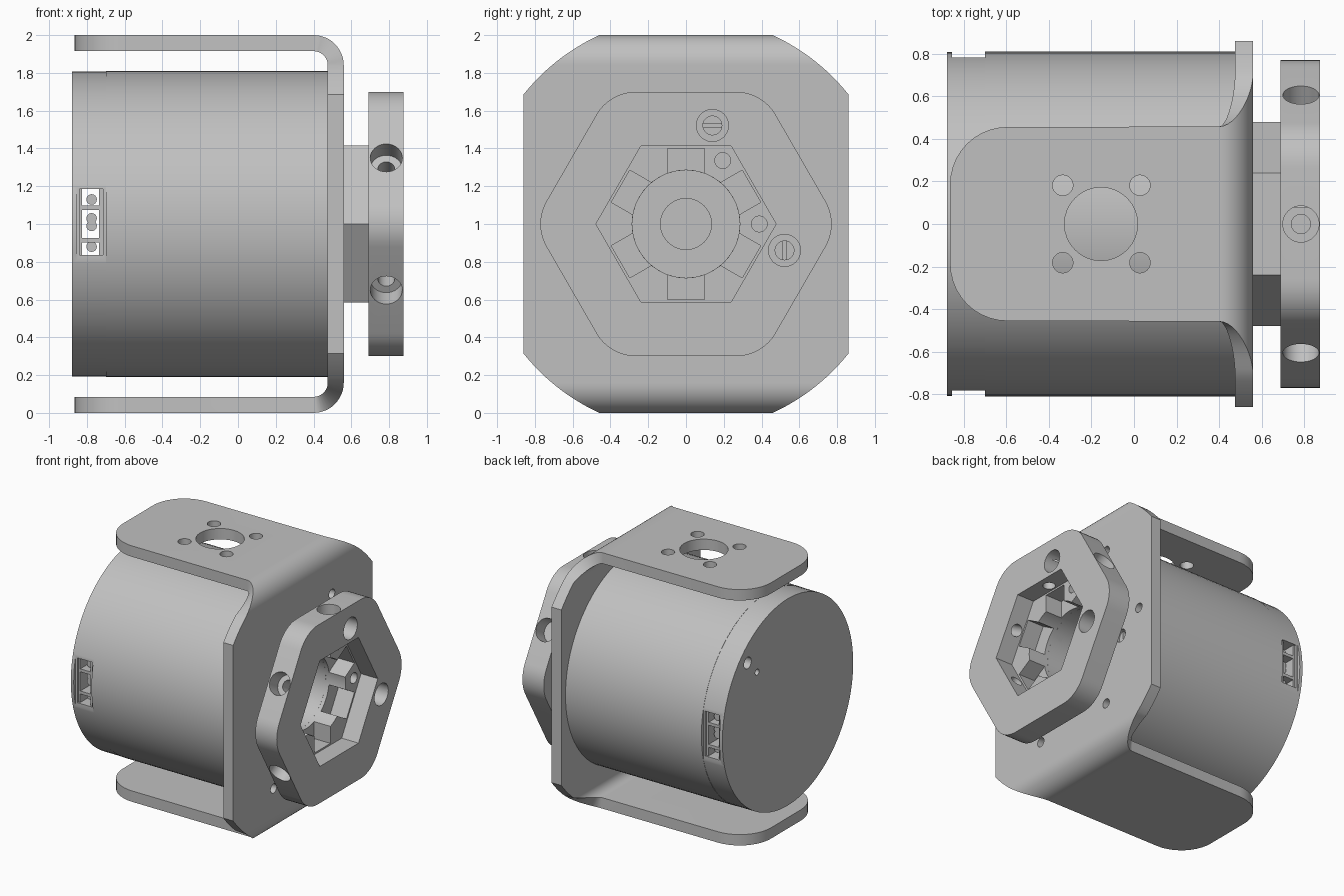
import bpy, bmesh
from math import sin, cos, pi, sqrt, radians, tan
from mathutils import Vector

if "Cube" in bpy.data.objects:
    bpy.data.objects.remove(bpy.data.objects["Cube"])

grey = bpy.data.materials.new("machined grey")
grey.use_nodes = True
grey.diffuse_color = (0.53, 0.53, 0.53, 1)
grey.node_tree.nodes["Principled BSDF"].inputs["Base Color"].default_value = grey.diffuse_color
MID = 1.0  # height of the motor axis


def finish(name, bm):
    bmesh.ops.recalc_face_normals(bm, faces=bm.faces)
    mesh = bpy.data.meshes.new(name)
    bm.to_mesh(mesh)
    bm.free()
    mesh.materials.append(grey)
    obj = bpy.data.objects.new(name, mesh)
    bpy.context.collection.objects.link(obj)
    return obj


def rod(name, a, b, r, sides=32):
    """Cylinder between two points."""
    a, b = Vector(a), Vector(b)
    bm = bmesh.new()
    bmesh.ops.create_cone(bm, cap_ends=True, segments=sides, radius1=r, radius2=r, depth=(b - a).length)
    turn = (b - a).to_track_quat('Z', 'Y').to_matrix()
    for v in bm.verts:
        v.co = turn @ v.co + (a + b) / 2
    return finish(name, bm)


def prism(name, outline, x0, x1):
    """Outline in (y, height from the axis), extruded along x."""
    bm = bmesh.new()
    face = bm.faces.new([bm.verts.new((x0, y, MID + z)) for y, z in outline])
    ext = bmesh.ops.extrude_face_region(bm, geom=[face])["geom"]
    bmesh.ops.translate(bm, vec=(x1 - x0, 0, 0), verts=[g for g in ext if isinstance(g, bmesh.types.BMVert)])
    return finish(name, bm)


def box(name, lo, hi):
    return prism(name, [(lo[1], lo[2]), (hi[1], lo[2]), (hi[1], hi[2]), (lo[1], hi[2])], lo[0], hi[0])


def cut(obj, *cutters):
    """Subtract each cutter, then remove it."""
    for c in cutters:
        mod = obj.modifiers.new("cut", 'BOOLEAN')
        mod.operation, mod.solver, mod.object = 'DIFFERENCE', 'EXACT', c
        bpy.context.view_layer.update()
        mesh = bpy.data.meshes.new_from_object(obj.evaluated_get(bpy.context.evaluated_depsgraph_get()))
        obj.modifiers.remove(mod)
        obj.data = mesh
        bpy.data.objects.remove(c)


def polar(r, deg):
    return r * cos(radians(deg)), r * sin(radians(deg))


def axial(r, deg, x0, x1, size):
    """Drill running along x at a polar position about the axis."""
    y, z = polar(r, deg)
    return rod("drill", (x0, y, MID + z), (x1, y, MID + z), size, 24)


def hexagon(apothem, fillet=0):
    pts = []
    for k in range(6):
        if not fillet:
            pts.append(polar(apothem / cos(pi / 6), 60 * k))
            continue
        cy, cz = polar((apothem - fillet) / cos(pi / 6), 60 * k)
        for i in range(9):
            dy, dz = polar(fillet, 60 * k - 30 + i * 7.5)
            pts.append((cy + dy, cz + dz))
    return pts


# Motor body and rear cap
body = rod("motor_body", (-0.70, 0, MID), (0.48, 0, MID), 0.81, 96)
cut(body, rod("bore", (0.40, 0, MID), (0.6, 0, MID), 0.285),
    rod("shaft_bore", (0.1, 0, MID), (0.5, 0, MID), 0.135))
cap = rod("rear_cap", (-0.88, 0, MID), (-0.70, 0, MID), 0.808, 96)
for s in (-1, 1):
    lo, hi = sorted((s * 0.784, s * 0.9))
    cut(cap, box("flat", (-0.855, lo, -0.205), (-0.69, hi, 0.205)))
cut(cap, box("socket_slot", (-0.84, -1, -0.165), (-0.715, 1, 0.185)))
for k in range(4):
    cut(cap, axial(0.70, 45 + 90 * k, -1, -0.80, 0.045),
        axial(0.535, 45 + 90 * k, -1, -0.80, 0.024))

# Sockets on both sides of the cap
for s in (-1, 1):
    side = "front" if s < 0 else "back"
    def slab(name, x0, x1, z0, z1, y0, y1):
        a, b = sorted((s * y0, s * y1))
        return box(side + "_" + name, (x0, a, z0), (x1, b, z1))
    slab("socket_upper_bar", -0.84, -0.715, 0.075, 0.098, 0.6, 0.77)
    slab("socket_lower_bar", -0.84, -0.715, -0.098, -0.075, 0.6, 0.77)
    slab("socket_left_wall", -0.84, -0.825, -0.165, 0.185, 0.6, 0.77)
    slab("socket_right_wall", -0.735, -0.715, -0.165, 0.185, 0.6, 0.77)
    for i, z in enumerate((-0.12, -0.01, 0.03, 0.13)):
        rod(f"{side}_socket_pin_{i}", (-0.775, s * 0.6, MID + z), (-0.775, s * 0.72, MID + z), 0.028, 16)

# Bent bracket: half-widths along a path of outer and inner points
T, R, TIP, ARM, FACE = 0.085, 0.16, -0.865, 0.456, 0.56
def plate_width(z):
    return min(0.86, sqrt(1.1 ** 2 - z ** 2))

stations = []
for i in range(11):  # rounded arm tip
    a = i / 10 * pi / 2
    stations.append(((TIP + 0.27 * (1 - cos(a)), 1), (TIP + 0.27 * (1 - cos(a)), 1 - T), ARM - 0.27 * (1 - sin(a))))
bend = FACE - R
for i in range(13):  # bend
    a = i / 12 * pi / 2
    out = (bend + R * sin(a), 1 - R + R * cos(a))
    inn = (bend + (R - T) * sin(a), 1 - R + (R - T) * cos(a))
    stations.append((out, inn, plate_width(out[1])))
for i in range(1, 7):  # arc down to the straight side
    z = 1 - R - (1 - R - 0.686) * i / 6
    stations.append(((FACE, z), (FACE - T, z), plate_width(z)))
stations += [((o[0], -o[1]), (n[0], -n[1]), w) for o, n, w in reversed(stations)]
bm = bmesh.new()
rings = []
for o, n, w in stations:
    rings.append([bm.verts.new((p[0], y, MID + p[1])) for p, y in ((o, -w), (o, w), (n, w), (n, -w))])
for a, b in zip(rings, rings[1:]):
    for j in range(4):
        bm.faces.new((a[j], a[(j + 1) % 4], b[(j + 1) % 4], b[j]))
bm.faces.new(rings[0])
bm.faces.new(rings[-1])
bracket = finish("bracket", bm)

# Bracket holes
for z in (0.05, 1.95):
    cut(bracket, rod("arm_bore", (-0.155, 0, z - 0.1), (-0.155, 0, z + 0.1), 0.172))
    for x in (-0.335, 0.028):
        for y in (-0.182, 0.182):
            cut(bracket, rod("arm_hole", (x, y, z - 0.1), (x, y, z + 0.1), 0.048, 24))
cut(bracket, rod("plate_bore", (0.4, 0, MID), (0.7, 0, MID), 0.285))
for k in range(6):
    cut(bracket, axial(0.72, 60 * k, 0.4, 0.7, 0.036))

# Slotted screws in the plate
for k in range(4):
    ang = 75 + 90 * k
    cut(bracket, axial(0.54, ang, 0.4, 0.7, 0.05))
    y, z = polar(0.54, ang)
    screw = rod(f"plate_screw_{k}", (0.47, y, MID + z), (0.53, y, MID + z), 0.05, 24)
    flat = k % 2 == 0
    dy, dz = (0.1, 0.01) if flat else (0.01, 0.1)
    cut(screw, box("slot", (0.51, y - dy, z - dz), (0.6, y + dy, z + dz)))

# Output hub with hexagonal opening
hub = prism("output_hub", hexagon(0.70, 0.24), 0.69, 0.875)
cut(hub, prism("opening", hexagon(0.413), 0.6, 1.0))
for k in range(4):
    cut(hub, axial(0.54, 75 + 90 * k, 0.6, 1, 0.085))
for k in range(6):
    def at(r):
        y, z = polar(r, 30 + 60 * k)
        return (0.785, y, MID + z)
    cut(hub, rod("counterbore", at(0.58), at(0.9), 0.085), rod("side_hole", at(0.3), at(0.7), 0.045))

# Hexagonal neck with six drive pockets and corner screw holes
neck = prism("drive_neck", hexagon(0.415), 0.56, 0.73)
cut(neck, rod("bore", (0.5, 0, MID), (0.9, 0, MID), 0.285, 48))
for k in range(6):
    a = radians(30 + 60 * k)
    pts = [(u * cos(a) - v * sin(a), u * sin(a) + v * cos(a))
           for u, v in ((0.2, -0.098), (0.4, -0.098), (0.4, 0.098), (0.2, 0.098))]
    cut(neck, prism("pocket", pts, 0.59, 0.9), axial(0.388, 60 * k, 0.64, 0.9, 0.042))

# Smooth round surfaces, keep edges sharp
bpy.ops.object.select_all(action='DESELECT')
for obj in bpy.context.collection.objects:
    if obj.type == 'MESH' and grey.name in obj.data.materials:
        obj.select_set(True)
        bpy.context.view_layer.objects.active = obj
bpy.ops.object.shade_smooth_by_angle(angle=radians(25))
